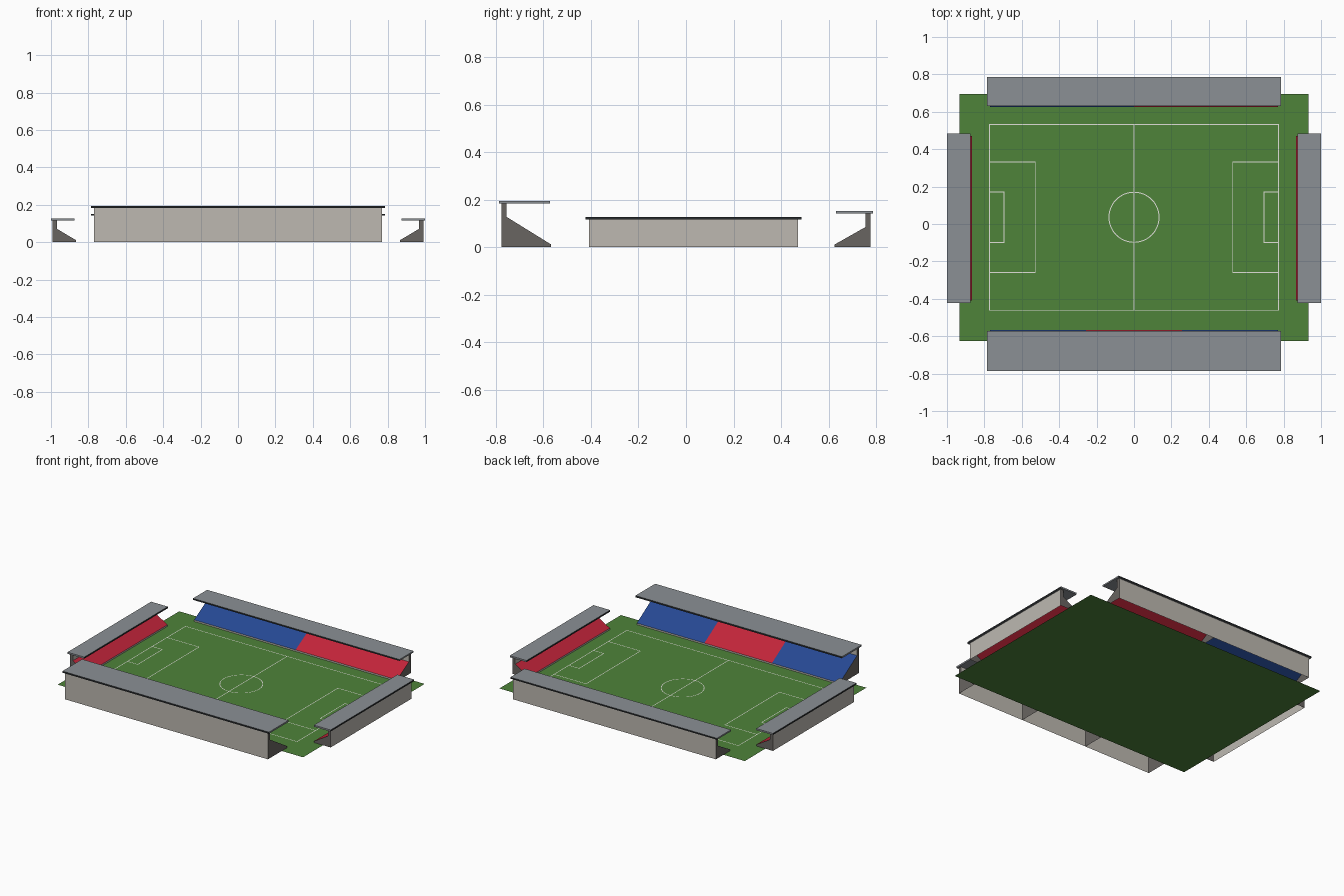
import bpy, bmesh, math
from mathutils import Matrix, Vector

if "Cube" in bpy.data.objects:
    bpy.data.objects.remove(bpy.data.objects["Cube"])

def mat(name, r, g, b):
    m = bpy.data.materials.new(name)
    m.diffuse_color = (r, g, b, 1)
    m.use_nodes = True
    m.node_tree.nodes["Principled BSDF"].inputs["Base Color"].default_value = m.diffuse_color
    return m

GRASS = mat("grass green", 0.077, 0.23, 0.042)
LINE = mat("line white", 0.75, 0.75, 0.70)
WALL = mat("wall beige", 0.51, 0.485, 0.44)
END = mat("end wall brown grey", 0.14, 0.128, 0.12)
ROOF = mat("roof grey", 0.26, 0.28, 0.30)
TRIM = mat("roof edge dark", 0.022, 0.025, 0.028)
BLUE = mat("seat blue", 0.019, 0.065, 0.29)
RED = mat("seat red", 0.54, 0.018, 0.042)

def make(name, bm, mats, matrix=Matrix()):
    me = bpy.data.meshes.new(name)
    bm.transform(matrix)
    bm.to_mesh(me)
    bm.free()
    for m in mats:
        me.materials.append(m)
    ob = bpy.data.objects.new(name, me)
    bpy.context.collection.objects.link(ob)
    return ob

def face(bm, pts, idx=0):
    f = bm.faces.new([bm.verts.new(p) for p in pts])
    f.material_index = idx

def rect(bm, x0, x1, y0, y1, z):
    face(bm, [(x0, y0, z), (x1, y0, z), (x1, y1, z), (x0, y1, z)])

# pitch
bm = bmesh.new()
rect(bm, -0.933, 0.933, -0.626, 0.694, 0)
make("pitch", bm, [GRASS])

# pitch markings: flat strips just above the grass
CY, W, Z = 0.036, 0.0025, 0.0015
bm = bmesh.new()

def outline(x0, x1, half):
    x0, x1 = sorted((x0, x1))
    for y in (CY - half, CY + half):
        rect(bm, x0 - W, x1 + W, y - W, y + W, Z)
    for x in (x0, x1):
        rect(bm, x - W, x + W, CY - half + W, CY + half - W, Z)

outline(-0.772, 0.772, 0.497)
for s in (-1, 1):
    outline(s * 0.772, s * 0.528, 0.295)
    outline(s * 0.772, s * 0.694, 0.134)
rect(bm, -W, W, CY - 0.495, CY + 0.495, Z)
N = 48
for i in range(N):
    a, b = (2 * math.pi * k / N for k in (i, i + 1))
    face(bm, [(r * math.cos(t), CY + r * math.sin(t), Z)
              for r, t in ((0.134 - W, a), (0.134 + W, a), (0.134 + W, b), (0.134 - W, b))])
make("pitch_lines", bm, [LINE])

def stand(name, angle, centre, half, d_in, d_pil, d_out, z_seat, z_top, roof_in, roof_out, roof_z, seats):
    """Stand built along local x, with its back towards +y, then turned into place."""
    place = Matrix.Translation(Vector(centre)) @ Matrix.Rotation(angle, 4, 'Z')
    prof = [(d_in, 0), (d_in, 0.011), (d_pil, z_seat), (d_pil, z_top), (d_out, z_top), (d_out, 0)]
    mats = [WALL, END, BLUE, RED]
    # open-bottomed shell, one block per seat colour
    bm = bmesh.new()
    step = 2 * half / len(seats)
    for i, seat in enumerate(seats):
        u0 = -half + i * step
        u1 = u0 + step
        for k in (0, 1, 2, 4):
            (da, za), (db, zb) = prof[k], prof[k + 1]
            face(bm, [(u0, da, za), (u1, da, za), (u1, db, zb), (u0, db, zb)],
                 mats.index(seat) if k == 1 else 0)
        face(bm, [(u0, d, z) for d, z in prof], 1)
    face(bm, [(half, d, z) for d, z in reversed(prof)], 1)
    make(name + "_stand", bm, mats, place)
    # roof slab with dark long edges
    bm = bmesh.new()
    size = Matrix.Diagonal((2 * half + 0.028, roof_out - roof_in, roof_z - z_top, 1))
    mid = Vector((0, (roof_in + roof_out) / 2, (roof_z + z_top) / 2))
    bmesh.ops.create_cube(bm, size=1, matrix=Matrix.Translation(mid) @ size)
    bm.normal_update()
    for f in bm.faces:
        f.material_index = int(abs(f.normal.y) > 0.5)
    make(name + "_roof", bm, [ROOF, TRIM], place)

# long stands
stand("north", 0, (0, 0, 0), 0.771, 0.625, 0.756, 0.776, 0.085, 0.142,
      0.632, 0.786, 0.152, [BLUE, RED])
stand("south", math.pi, (0, 0, 0), 0.771, 0.567, 0.756, 0.776, 0.128, 0.183,
      0.572, 0.786, 0.194, [BLUE, RED, BLUE])
# short end stands
for name, s in (("east", -1), ("west", 1)):
    stand(name, s * math.pi / 2, (0, 0.031, 0), 0.44, 0.866, 0.969, 0.991, 0.072, 0.117,
          0.873, 1.0, 0.128, [RED])
